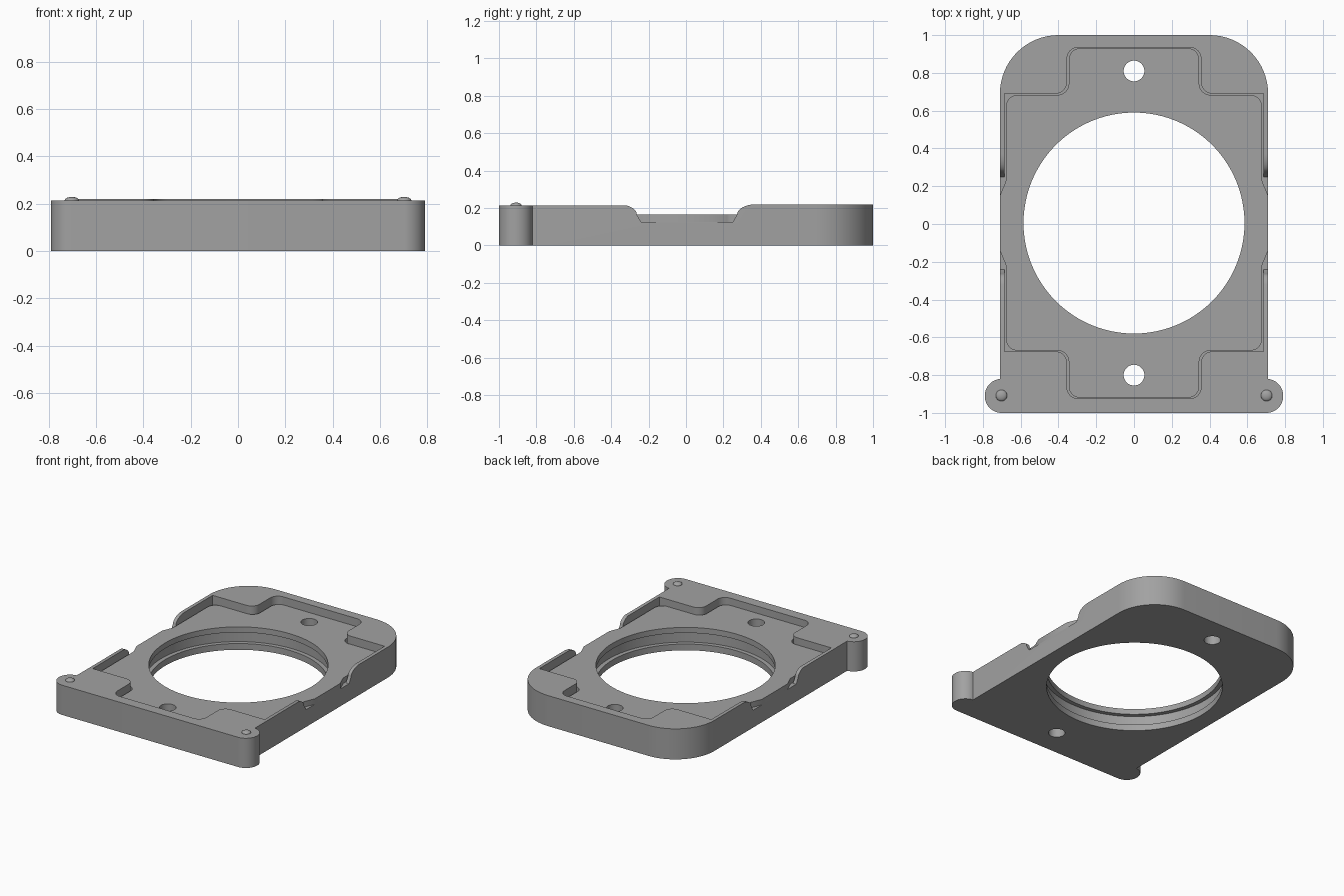
import bpy, bmesh, math
from mathutils import Vector, Matrix

if "Cube" in bpy.data.objects:
    bpy.data.objects.remove(bpy.data.objects["Cube"])

grey = bpy.data.materials.new("grey plastic")
grey.diffuse_color = (0.36, 0.36, 0.36, 1)
grey.use_nodes = True
grey.node_tree.nodes["Principled BSDF"].inputs["Base Color"].default_value = grey.diffuse_color


def rounded(corners, steps=10):
    """Polygon from (x, y, radius) corners, each filleted with an arc."""
    out, n = [], len(corners)
    for i, (x, y, r) in enumerate(corners):
        p = Vector((x, y))
        if r == 0:
            out.append(p)
            continue
        a = (Vector(corners[i - 1][:2]) - p).normalized()
        b = (Vector(corners[(i + 1) % n][:2]) - p).normalized()
        half = a.angle(b) / 2
        c = p + (a + b).normalized() * r / math.sin(half)
        s = p + a * r / math.tan(half) - c
        e = p + b * r / math.tan(half) - c
        sweep = math.atan2(s.x * e.y - s.y * e.x, s.dot(e))
        out += [c + Matrix.Rotation(sweep * k / steps, 2) @ s for k in range(steps + 1)]
    return out


def mirrored(right):
    """Close a right-hand half outline by mirroring it in x."""
    return right + [(-x, y, r) for x, y, r in reversed(right)]


def prism(name, pts, lo, hi, axis="Z"):
    """Extrude a 2D outline along z, or a (y, z) outline along x."""
    bm = bmesh.new()
    place = (lambda p, h: (p[0], p[1], h)) if axis == "Z" else (lambda p, h: (h, p[0], p[1]))
    face = bm.faces.new([bm.verts.new(place(p, lo)) for p in pts])
    new = bmesh.ops.extrude_face_region(bm, geom=[face])["geom"]
    shift = Vector(place((0, 0), hi - lo))
    bmesh.ops.translate(bm, vec=shift, verts=[v for v in new if isinstance(v, bmesh.types.BMVert)])
    bmesh.ops.recalc_face_normals(bm, faces=bm.faces)
    me = bpy.data.meshes.new(name)
    bm.to_mesh(me)
    bm.free()
    ob = bpy.data.objects.new(name, me)
    bpy.context.collection.objects.link(ob)
    me.materials.append(grey)
    return ob


def circle(x, y, r, n):
    return [(x + r * math.cos(2 * math.pi * i / n), y + r * math.sin(2 * math.pi * i / n)) for i in range(n)]


def cut(target, cutter):
    mod = target.modifiers.new("cut", "BOOLEAN")
    mod.object, mod.operation, mod.solver = cutter, "DIFFERENCE", "EXACT"
    bpy.context.view_layer.objects.active = target
    bpy.ops.object.modifier_apply(modifier=mod.name)
    bpy.data.objects.remove(cutter)


def smooth(ob):
    bpy.ops.object.select_all(action="DESELECT")
    ob.select_set(True)
    bpy.context.view_layer.objects.active = ob
    bpy.ops.object.shade_smooth_by_angle(angle=math.radians(30))


CY = 0.005                       # centre of the bore
FLOOR, PLATE = 0.125, 0.165      # pocket floor and plate top

# Housing: rounded back corners and two ears at the front
housing = prism("housing", rounded(mirrored([
    (0.79, -1, 0.089), (0.79, -0.82, 0.089), (0.71, -0.82, 0), (0.71, 1, 0.31)]), 16), 0, 0.22)

# Front half sits slightly lower than the back half
cut(housing, prism("front_step", [(-1, -1.1), (1, -1.1), (1, 0), (-1, 0)], 0.214, 0.3))

# Pocket with a tab at the front and back
cut(housing, prism("pocket", rounded(mirrored([
    (0.355, -0.925, 0.06), (0.355, -0.675, 0.06), (0.685, -0.675, 0),
    (0.685, 0.69, 0), (0.355, 0.69, 0.06), (0.355, 0.935, 0.06)])), FLOOR, 0.3))

# Side notches: sloping ends that curve out to the wall tops
end = [(0.245, FLOOR), (0.268, PLATE)]
end += [(0.37 - 0.102 * math.cos(t), PLATE + 0.055 * math.sin(t))
        for t in [math.pi / 2 * k / 10 for k in range(1, 11)]] + [(0.37, 0.3)]
notch = [(y + CY, z) for y, z in end] + [(CY - y, z) for y, z in reversed(end)]
cut(housing, prism("side_notch", notch, -1, 1, "X"))

# Main bore with a wider groove above its lower lip, and the screw holes
cut(housing, prism("bore", circle(0, CY, 0.585, 96), -0.1, 0.3))
cut(housing, prism("groove", circle(0, CY, 0.615, 96), 0.045, 0.3))
for y in (-0.8, 0.81):
    cut(housing, prism("screw_hole", circle(0, y, 0.055, 32), -0.1, 0.3))
smooth(housing)

# Insert plate: follows the pocket, reaching the outer sides at the notches
plate = prism("insert_plate", rounded(mirrored([
    (0.345, -0.92, 0.06), (0.345, -0.67, 0.06), (0.677, -0.67, 0.06),
    (0.677, -0.22, 0.06), (0.71, -0.14, 0), (0.71, 0.15, 0), (0.677, 0.23, 0.06),
    (0.677, 0.683, 0.06), (0.345, 0.683, 0.06), (0.345, 0.93, 0.06)])), FLOOR, PLATE)
cut(plate, prism("plate_bore", circle(0, CY, 0.585, 96), 0, 0.3))
for y in (-0.8, 0.81):
    cut(plate, prism("plate_hole", circle(0, y, 0.055, 32), 0, 0.3))
smooth(plate)

# Small domed pins on the ears
for side, x in (("left", -0.702), ("right", 0.702)):
    bpy.ops.mesh.primitive_uv_sphere_add(segments=24, ring_count=12, radius=0.03, location=(x, -0.908, 0.214))
    pin = bpy.context.object
    pin.name = side + "_pin"
    pin.scale.z = 0.5
    pin.data.materials.append(grey)
    smooth(pin)
